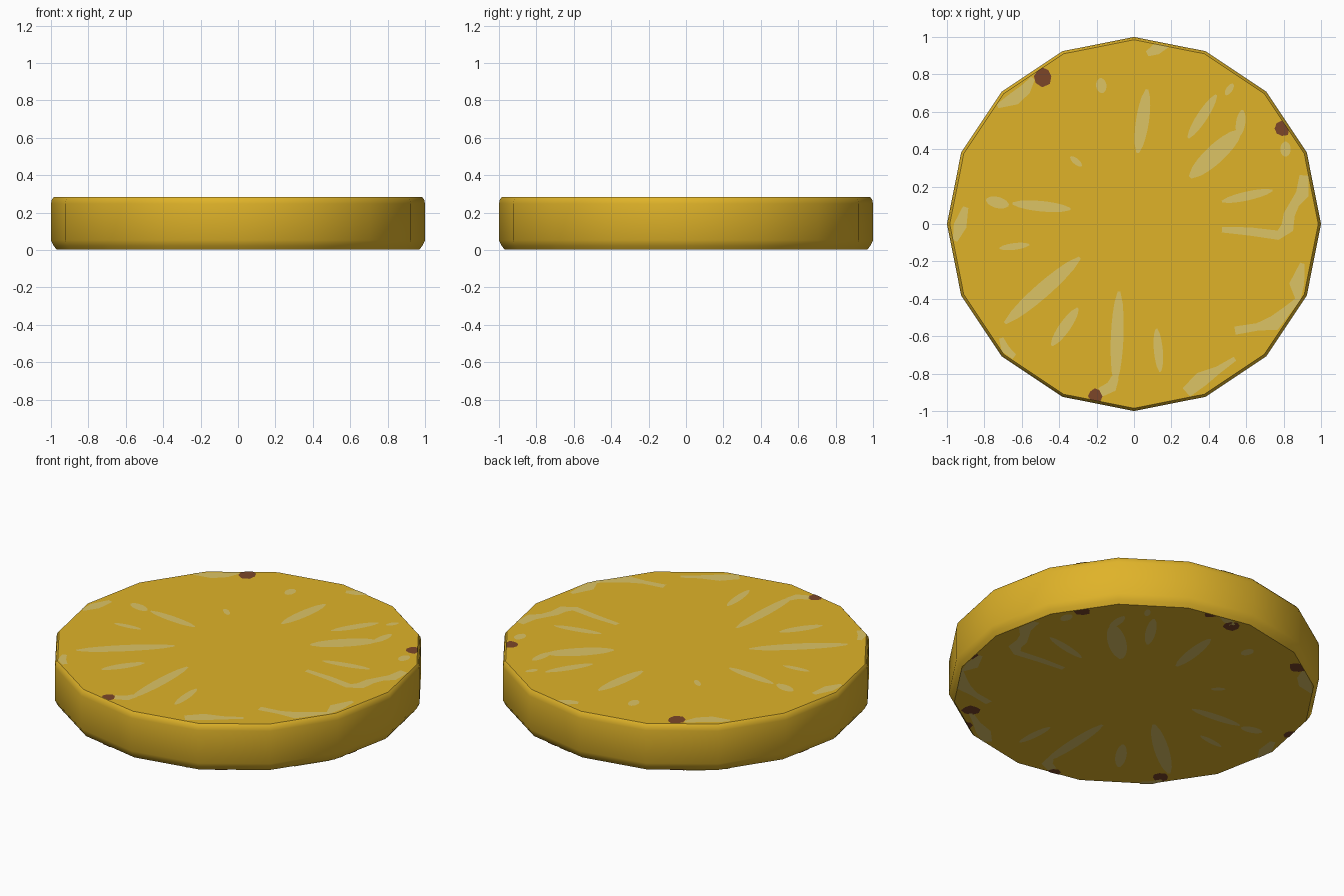
import bpy, bmesh, math, random
from mathutils import Vector

if "Cube" in bpy.data.objects:
    bpy.data.objects.remove(bpy.data.objects["Cube"])

random.seed(4)
N, H, RIM = 16, 0.28, 0.985


def material(name, rgb):
    m = bpy.data.materials.new(name)
    m.diffuse_color = (*rgb, 1)
    m.use_nodes = True
    m.node_tree.nodes["Principled BSDF"].inputs["Base Color"].default_value = m.diffuse_color
    return m


YELLOW = material("golden yellow", (0.74, 0.45, 0.022))
PALE = material("pale straw", (0.72, 0.55, 0.13))
BROWN = material("brown", (0.20, 0.062, 0.022))


def finish(bm, name, mat):
    me = bpy.data.meshes.new(name)
    bm.to_mesh(me)
    bm.free()
    ob = bpy.data.objects.new(name, me)
    bpy.context.collection.objects.link(ob)
    me.materials.append(mat)
    return ob


# Disc body: sixteen-sided rings with rounded rims
bm = bmesh.new()
rings = []
for r, z in [(0.97, 0), (0.985, 0.02), (1, 0.05), (1, 0.245), (0.995, 0.268), (RIM, H)]:
    rings.append([bm.verts.new((r * math.cos(i * math.tau / N), r * math.sin(i * math.tau / N), z))
                  for i in range(N)])
for a, b in zip(rings, rings[1:]):
    for i in range(N):
        j = (i + 1) % N
        bm.faces.new((a[i], a[j], b[j], b[i]))
bm.faces.new(rings[0][::-1])
bm.faces.new(rings[-1])
body = finish(bm, "disc_body", YELLOW)
bpy.context.view_layer.objects.active = body
body.select_set(True)
bpy.ops.object.shade_smooth_by_angle(angle=math.radians(40))


def clamp(x, y, limit):
    """Keep a point inside the sixteen-sided face."""
    step = math.tau / N
    a = math.atan2(y, x) % step - step / 2
    most = limit * math.cos(step / 2) / math.cos(a)
    r = math.hypot(x, y)
    k = min(1, most / r) if r else 1
    return x * k, y * k


def add_face(bm, pts, top):
    z, limit = (H + 0.003, RIM) if top else (-0.003, 0.97)
    vs = [bm.verts.new((*clamp(x, y, limit), z)) for x, y in pts]
    f = bm.faces.new(vs)
    f.normal_update()
    if (f.normal.z > 0) != top:
        f.normal_flip()


def ribbon(bm, path, top):
    """Strip of quads following (x, y, half width) points."""
    sides = []
    for i, (x, y, w) in enumerate(path):
        p, q = path[max(0, i - 1)], path[min(len(path) - 1, i + 1)]
        d = Vector((q[0] - p[0], q[1] - p[1])).normalized() * w
        sides.append(((x - d.y, y + d.x), (x + d.y, y - d.x)))
    for (a, b), (c, d) in zip(sides, sides[1:]):
        add_face(bm, (a, b, d, c), top)


# Radial streaks: start, end, half width
STREAKS = [
    (.02, .38, .07, .72, .035), (.29, .46, .44, .69, .028), (.30, .25, .57, .50, .05),
    (.56, .47, .58, .61, .025), (.47, .12, .74, .18, .024), (.12, -.56, .14, -.79, .024),
    (-.08, -.36, -.10, -.85, .034), (-.30, -.45, -.44, -.65, .03), (-.29, -.18, -.69, -.53, .04),
    (-.72, -.13, -.56, -.11, .018), (-.65, .11, -.34, .08, .028), (-.79, .13, -.67, .10, .03),
    (-.34, .36, -.28, .31, .016), (-.18, .78, -.17, .70, .028), (.49, .69, .53, .75, .017),
    (.81, .44, .81, .36, .028)]

# Crooked marks along the rim: x, y, half width
RIM_MARKS = [
    [(.47, -.03, .015), (.62, -.04, .022), (.77, -.06, .025), (.82, -.02, .035), (.83, .05, .03),
     (.86, .11, .025), (.90, .16, .035), (.91, .26, .025)],
    [(.90, -.21, .012), (.87, -.32, .04), (.89, -.41, .03), (.81, -.47, .025), (.75, -.53, .04),
     (.66, -.55, .02), (.54, -.57, .022)],
    [(.54, -.72, .012), (.45, -.78, .02), (.36, -.83, .04), (.28, -.90, .03)],
    [(-.10, -.82, .02), (-.12, -.87, .03), (-.18, -.90, .025)],
    [(-.90, .09, .015), (-.93, -.01, .035), (-.96, -.09, .015)],
    [(.07, .91, .015), (.12, .935, .03), (.18, .96, .015)],
    [(-.73, .63, .012), (-.64, .67, .035), (-.58, .72, .03), (-.54, .78, .012)],
    [(-.71, -.61, .012), (-.69, -.67, .025), (-.64, -.71, .015)]]

# Brown spots: x, y, radius
SPOTS = [(-.49, .79, .055), (.79, .51, .045), (-.21, -.92, .04)]
UNDER_SPOTS = [(.24, .93, .04), (.07, .90, .05), (.93, -.24, .04), (.565, -.69, .05),
               (.48, -.84, .04), (-.68, -.59, .05), (-.92, .21, .04)]

for top in (True, False):
    side = "top" if top else "underside"
    # Pale marks
    bm = bmesh.new()
    for x0, y0, x1, y1, w in STREAKS:
        path = []
        for k in range(9):
            t = k / 8
            path.append((x0 + (x1 - x0) * t, y0 + (y1 - y0) * t,
                         w * (0.2 + 0.8 * math.sin(math.pi * t) ** 0.6)))
        ribbon(bm, path, top)
    for path in RIM_MARKS:
        ribbon(bm, path, top)
    finish(bm, side + "_pale_streaks", PALE)
    # Brown spots
    bm = bmesh.new()
    for x, y, r in SPOTS + ([] if top else UNDER_SPOTS):
        pts = []
        for k in range(8):
            s = r * random.uniform(0.8, 1.1)
            pts.append((x + s * math.cos(k * math.tau / 8), y + s * math.sin(k * math.tau / 8)))
        add_face(bm, pts, top)
    finish(bm, side + "_brown_spots", BROWN)
    # Lift everything so the lowest plates rest on z = 0
for ob in bpy.context.collection.objects:
    ob.location.z = 0.003
